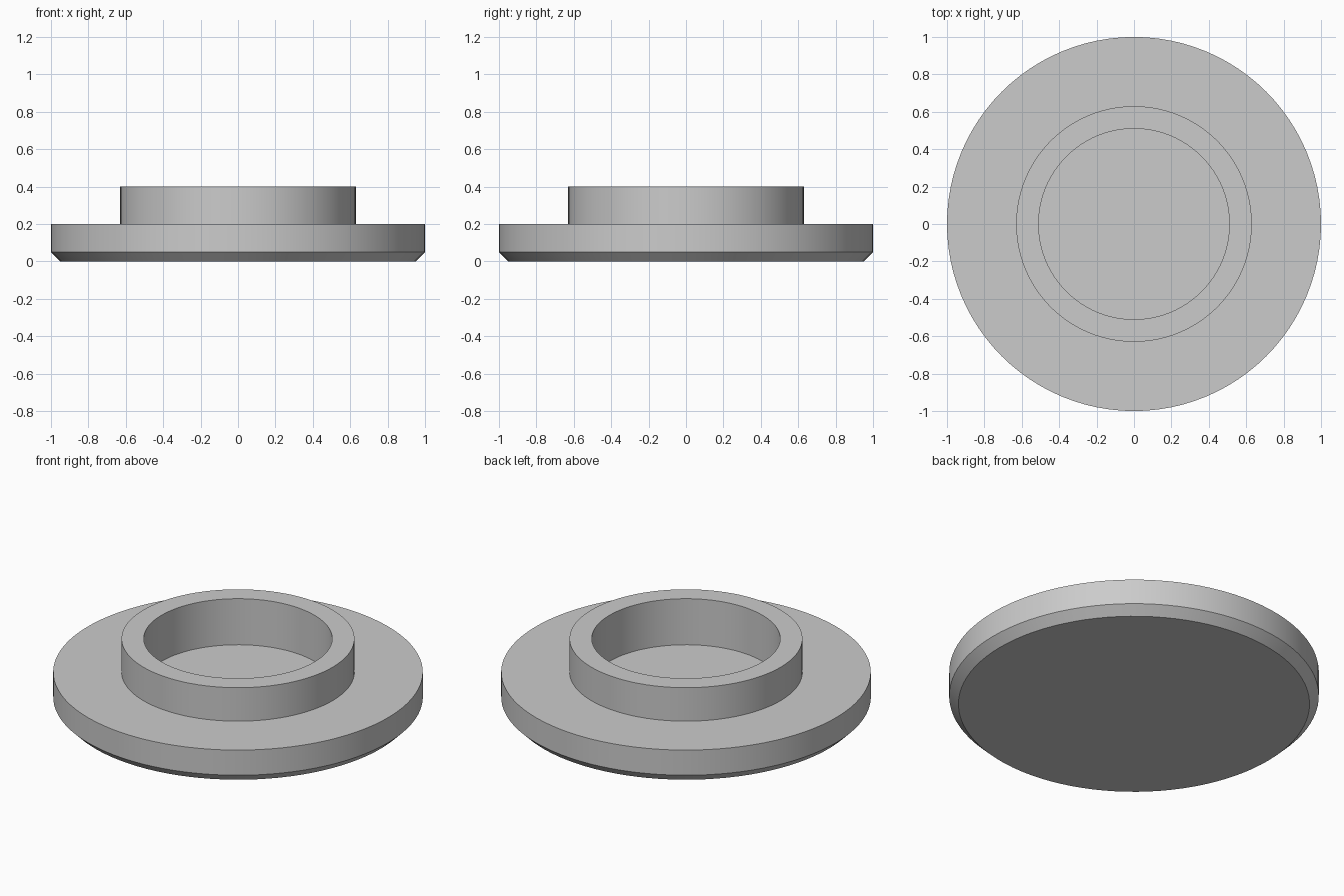
import bpy
import bmesh
from math import radians

cube = bpy.data.objects.get("Cube")
if cube:
    bpy.data.objects.remove(cube, do_unlink=True)

SEGMENTS = 96

# Plain grey finish
grey = bpy.data.materials.new("grey")
grey.use_nodes = True
colour = (0.6, 0.6, 0.6, 1)
grey.diffuse_color = colour
grey.node_tree.nodes["Principled BSDF"].inputs["Base Color"].default_value = colour


def turned_part(name, profile):
    """Revolve a (radius, height) profile that starts and ends on the axis."""
    bm = bmesh.new()
    verts = [bm.verts.new((r, 0, z)) for r, z in profile]
    edges = [bm.edges.new(pair) for pair in zip(verts, verts[1:])]
    bmesh.ops.spin(bm, geom=verts + edges, cent=(0, 0, 0), axis=(0, 0, 1),
                   angle=radians(360), steps=SEGMENTS, use_duplicate=False)
    bmesh.ops.remove_doubles(bm, verts=bm.verts, dist=0.0005)
    bmesh.ops.dissolve_limit(bm, angle_limit=radians(0.5), verts=bm.verts, edges=bm.edges)
    bmesh.ops.recalc_face_normals(bm, faces=bm.faces)
    mesh = bpy.data.meshes.new(name)
    bm.to_mesh(mesh)
    bm.free()
    mesh.materials.append(grey)
    obj = bpy.data.objects.new(name, mesh)
    bpy.context.collection.objects.link(obj)
    bpy.ops.object.select_all(action="DESELECT")
    obj.select_set(True)
    bpy.context.view_layer.objects.active = obj
    bpy.ops.object.shade_smooth_by_angle(angle=radians(30))
    return obj


# Chamfered flange with a raised collar and a blind bore
turned_part("flanged_collar", [
    (0, 0), (0.95, 0), (1, 0.05), (1, 0.2),      # underside, chamfer, rim
    (0.63, 0.2), (0.63, 0.4),                    # flange top, collar wall
    (0.51, 0.4), (0.51, 0.125), (0, 0.125),      # collar lip, bore, bore floor
])
